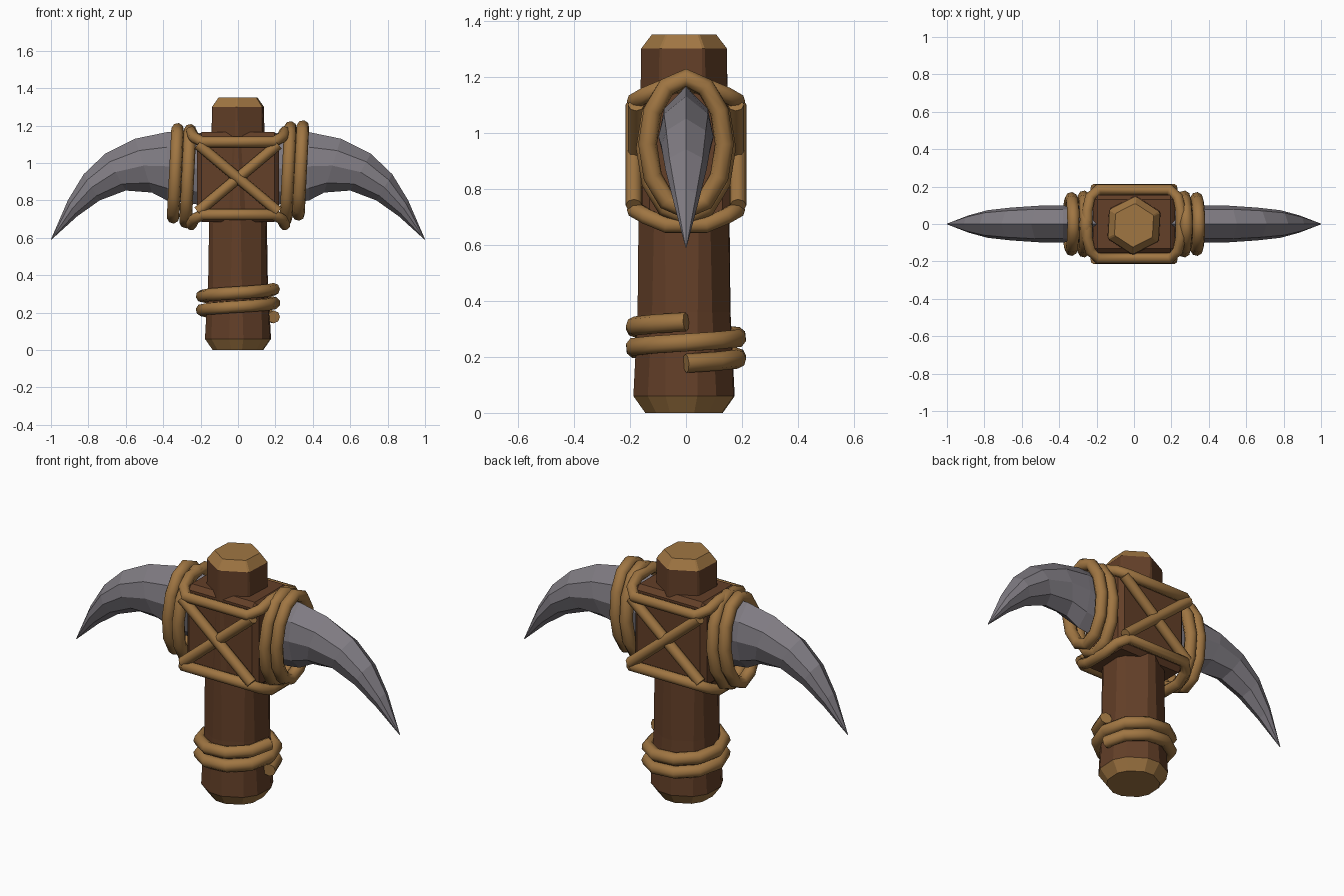
import bpy, bmesh, math
from mathutils import Vector

if "Cube" in bpy.data.objects:
    bpy.data.objects.remove(bpy.data.objects["Cube"])


def material(name, rgb):
    m = bpy.data.materials.new(name)
    m.diffuse_color = (*rgb, 1)
    m.use_nodes = True
    m.node_tree.nodes["Principled BSDF"].inputs["Base Color"].default_value = m.diffuse_color
    return m


WOOD = material("dark wood", (0.125, 0.05, 0.021))
TAN = material("tan cut wood and rope", (0.35, 0.18, 0.055))
STONE = material("grey stone", (0.215, 0.2, 0.225))


def finish(name, bm, mats):
    bmesh.ops.recalc_face_normals(bm, faces=bm.faces)
    me = bpy.data.meshes.new(name)
    bm.to_mesh(me)
    bm.free()
    ob = bpy.data.objects.new(name, me)
    bpy.context.collection.objects.link(ob)
    for m in mats:
        me.materials.append(m)
    return ob


def loft(bm, rings):
    """Skin a list of equal-length point rings and close both ends."""
    vr = [[bm.verts.new(p) for p in r] for r in rings]
    n = len(vr[0])
    for a, b in zip(vr, vr[1:]):
        for i in range(n):
            j = (i + 1) % n
            bm.faces.new((a[i], a[j], b[j], b[i]))
    bm.faces.new(vr[0])
    bm.faces.new(vr[-1])


def rope(name, points, cyclic=False, radius=0.034):
    cu = bpy.data.curves.new(name + "_path", 'CURVE')
    cu.dimensions = '3D'
    cu.bevel_depth = radius
    cu.bevel_resolution = 2
    cu.use_fill_caps = True
    sp = cu.splines.new('POLY')
    sp.points.add(len(points) - 1)
    for p, co in zip(sp.points, points):
        p.co = (*co, 1)
    sp.use_cyclic_u = cyclic
    tmp = bpy.data.objects.new(name + "_path", cu)
    bpy.context.collection.objects.link(tmp)
    dg = bpy.context.evaluated_depsgraph_get()
    me = bpy.data.meshes.new_from_object(tmp.evaluated_get(dg))
    bpy.data.objects.remove(tmp)
    me.name = name
    me.materials.clear()
    me.materials.append(TAN)
    ob = bpy.data.objects.new(name, me)
    bpy.context.collection.objects.link(ob)
    bm = bmesh.new()
    bm.from_mesh(me)
    bmesh.ops.remove_doubles(bm, verts=bm.verts, dist=0.0005)
    for f in bm.faces:
        f.material_index = 0
        f.smooth = len(f.verts) == 4
    bm.to_mesh(me)
    bm.free()
    return ob


# Handle: six-sided shaft with worn corners and pale cut ends
def handle_ring(z, r, worn, cy=-0.007):
    pts = []
    for i in range(6):
        for s in (-1, 1):
            a = math.radians(90 + 60 * i - 3 + s * worn)
            pts.append((r * math.cos(a), cy + r * math.sin(a), z))
    return pts


bm = bmesh.new()
loft(bm, [handle_ring(*s) for s in (
    (0, 0.14, 12), (0.06, 0.183, 12), (0.36, 0.167, 10), (0.7, 0.163, 8),
    (1.15, 0.155, 3), (1.30, 0.153, 2), (1.35, 0.115, 2))])
for f in bm.faces:
    z = f.calc_center_median().z
    f.material_index = 1 if z < 0.05 or z > 1.31 else 0
finish("handle", bm, [WOOD, TAN])

# Head block around the shaft
bm = bmesh.new()
bmesh.ops.create_cube(bm, size=1)
for v in bm.verts:
    v.co = Vector((v.co.x * 0.44, v.co.y * 0.31, 0.925 + v.co.z * 0.48))
bmesh.ops.bevel(bm, geom=bm.edges[:], offset=0.025, segments=1, affect='EDGES')
finish("head_block", bm, [WOOD])

# Curved horns: outer point, inner point, half width
STATIONS = [((0.15, 1.16), (0.15, 0.77), 0.09), ((0.38, 1.165), (0.38, 0.80), 0.098),
            ((0.55, 1.13), (0.46, 0.842), 0.098), ((0.71, 1.05), (0.60, 0.853), 0.088),
            ((0.825, 0.94), (0.74, 0.80), 0.074), ((0.91, 0.80), (0.86, 0.715), 0.046),
            ((1.0, 0.592), (0.998, 0.59), 0.002)]
SECTION = [(0, 0), (0.8, 0.22), (1, 0.5), (0.7, 0.82), (0, 1),
           (-0.7, 0.82), (-1, 0.5), (-0.8, 0.22)]
for side, sx in (("right", 1), ("left", -1)):
    bm = bmesh.new()
    rings = []
    for o, i, w in STATIONS:
        rings.append([(sx * (o[0] + (i[0] - o[0]) * t), k * w,
                       o[1] + (i[1] - o[1]) * t) for k, t in SECTION])
    loft(bm, rings)
    finish(side + "_horn", bm, [STONE])

# Oval rope bindings round the base of each horn
for side, sx in (("right", 1), ("left", -1)):
    lift = 0.01 if sx > 0 else -0.005
    for k, (x, ry, rz, zc) in enumerate(((0.268, 0.145, 0.245, 0.935),
                                         (0.335, 0.137, 0.235, 0.95))):
        pts = []
        for i in range(12):
            a = math.tau * i / 12
            pts.append((sx * x + 0.012 * math.sin(a), ry * math.cos(a),
                        zc + lift + rz * math.sin(a)))
        rope(f"{side}_binding_{k + 1}", pts, True)

# Loops round the block, bending over and under the horns
for name, z, dz in (("upper_loop", 1.112, 1), ("lower_loop", 0.725, -1)):
    quarter = [(0.19, 0.183, 0), (0.235, 0.14, 0.025), (0.25, 0.07, 0.055)]
    pts = []
    for sx, sy, order in ((1, -1, 1), (1, 1, -1), (-1, 1, 1), (-1, -1, -1)):
        pts += [(sx * x, sy * y, z + dz * h) for x, y, h in quarter[::order]]
    rope(name, pts, True, 0.03)

# Crossed lashings on the front and back
for side, sy in (("front", -1), ("back", 1)):
    for k, s in enumerate((1, -1)):
        y = sy * (0.178 + 0.008 * k)
        rope(f"{side}_cross_{k + 1}",
             [(-0.215 * s, y, 0.74), (0, y, 0.92), (0.215 * s, y, 1.10)], False, 0.029)

# Grip rope coiled twice round the lower handle
coil = []
for i in range(21):
    a = math.tau * i / 10
    coil.append((0.192 * math.cos(a), 0.192 * math.sin(a), 0.177 + 0.148 * i / 20))
rope("grip_rope", coil)
